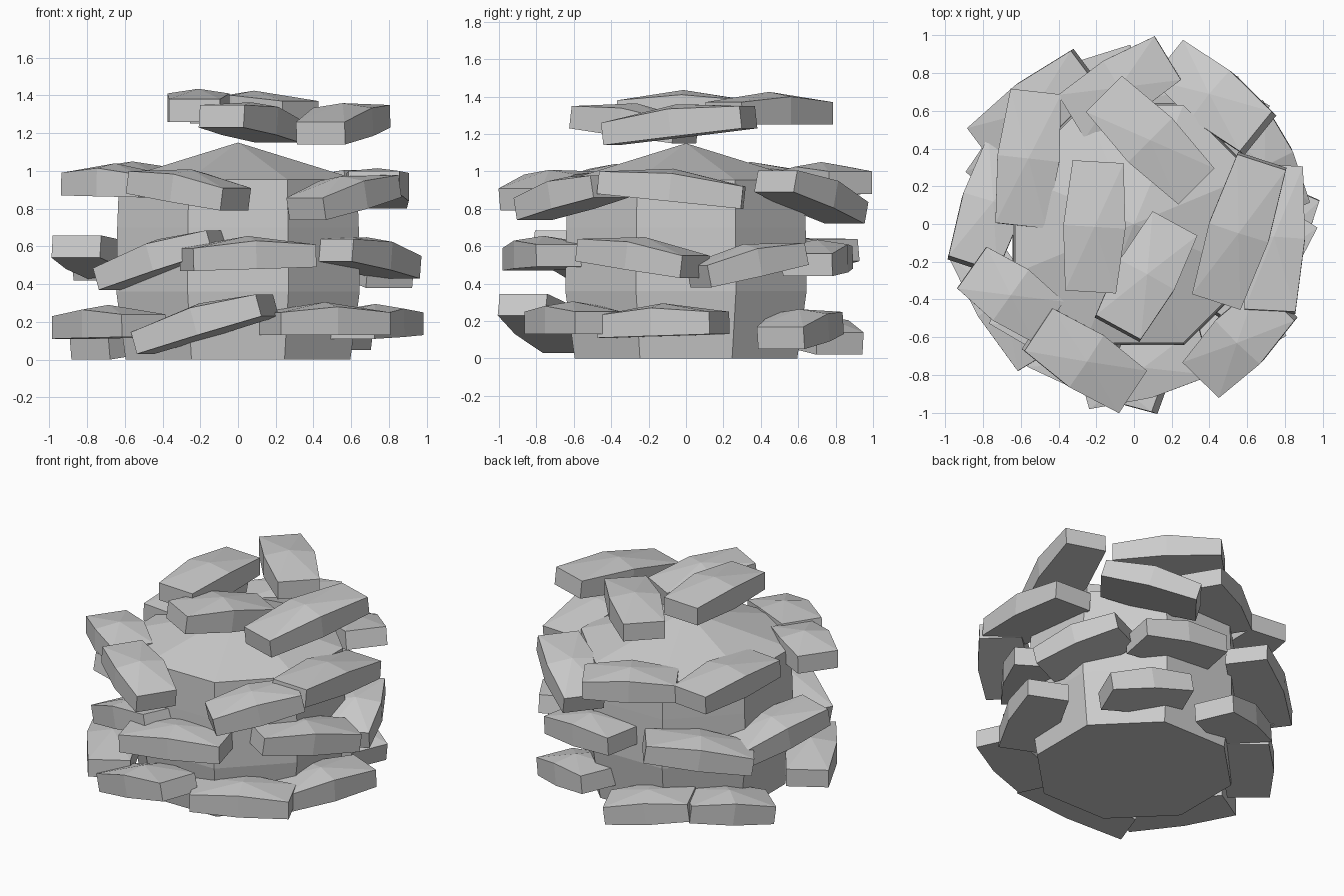
import bpy, bmesh, math
from mathutils import Vector

if "Cube" in bpy.data.objects:
    bpy.data.objects.remove(bpy.data.objects["Cube"])

stone = bpy.data.materials.new("grey_stone")
stone.diffuse_color = (0.6, 0.6, 0.6, 1)
stone.use_nodes = True
stone.node_tree.nodes["Principled BSDF"].inputs["Base Color"].default_value = stone.diffuse_color


def finish(bm, name):
    bmesh.ops.recalc_face_normals(bm, faces=bm.faces)
    me = bpy.data.meshes.new(name)
    bm.to_mesh(me)
    bm.free()
    me.materials.append(stone)
    bpy.context.collection.objects.link(bpy.data.objects.new(name, me))


# Eight-sided core with a low pointed cap
def core():
    bm = bmesh.new()
    rings = []
    for apothem, z in ((0.595, 0), (0.645, 0.36), (0.64, 0.7), (0.63, 0.955)):
        r = apothem / math.cos(math.pi / 8)
        rings.append([bm.verts.new((r * math.cos(math.radians(22.5 + 45 * i)),
                                    r * math.sin(math.radians(22.5 + 45 * i)), z))
                      for i in range(8)])
    apex = bm.verts.new((0, 0, 1.15))
    bm.faces.new(rings[0])
    for i in range(8):
        j = (i + 1) % 8
        for a, b in zip(rings, rings[1:]):
            bm.faces.new((a[i], a[j], b[j], b[i]))
        bm.faces.new((rings[-1][i], rings[-1][j], apex))
    finish(bm, "core")


# Slab between two end points: flat underside, bulging sides, raised middle
def slab(name, start, end, width=0.27, thick=0.12):
    a, b = Vector(start), Vector(end)
    mid = (a + b) / 2
    side = (b - a).cross(Vector((0, 0, 1))).normalized()
    up = side.cross(b - a).normalized()
    h = width / 2
    m = h + 0.03
    outline = ((a, -h, 0), (a, h, 0), (mid, m, 0.03),
               (b, h, 0), (b, -h, 0), (mid, -m, 0.03))
    bm = bmesh.new()
    low = [bm.verts.new(p + side * s) for p, s, _ in outline]
    high = [bm.verts.new(p + side * s + up * (thick + rise)) for p, s, rise in outline]
    peak = bm.verts.new(mid + up * (thick + 0.055))
    bm.faces.new(low)
    for i in range(6):
        j = (i + 1) % 6
        bm.faces.new((low[i], low[j], high[j], high[i]))
        bm.faces.new((high[i], high[j], peak))
    finish(bm, name)


# Underside end points of the slabs in each course
bottom_course = [
    ((0.17, -0.88, 0.23), (-0.49, -0.64, 0.03)),
    ((0.17, -0.74, 0.13), (0.75, -0.47, 0.13)),
    ((0.60, -0.42, 0.11), (0.86, 0.18, 0.13)),
    ((0.65, 0.51, 0.05), (0.16, 0.72, 0.13)),
    ((0.02, 0.82, 0.02), (-0.48, 0.60, 0.09)),
    ((-0.78, 0.20, 0.00), (-0.42, 0.62, 0.07)),
    ((-0.87, -0.10, 0.11), (-0.50, -0.71, 0.12)),
]
middle_course = [
    ((-0.68, -0.42, 0.37), (-0.08, -0.70, 0.57)),
    ((-0.27, -0.85, 0.47), (0.38, -0.67, 0.49)),
    ((0.49, -0.52, 0.52), (0.85, 0.04, 0.43)),
    ((0.80, 0.08, 0.38), (0.56, 0.60, 0.50)),
    ((0.52, 0.65, 0.44), (-0.05, 0.76, 0.48)),
    ((-0.24, 0.82, 0.52), (-0.79, 0.41, 0.42)),
    ((-0.86, -0.23, 0.54), (-0.65, 0.41, 0.42)),
]
upper_course = [
    ((-0.60, -0.01, 0.88), (-0.52, 0.70, 0.87)),
    ((0.72, -0.47, 0.88), (0.76, 0.30, 0.80)),
    ((0.37, -0.81, 0.74), (0.77, -0.40, 0.86)),
    ((-0.02, -0.88, 0.79), (-0.52, -0.55, 0.88)),
    ((-0.86, -0.23, 0.87), (-0.45, -0.52, 0.86)),
    ((0.18, 0.88, 0.88), (-0.33, 0.57, 0.87)),
    ((0.67, 0.47, 0.89), (0.20, 0.85, 0.72)),
]
floating_course = [
    ((-0.23, -0.36, 1.26), (-0.19, 0.33, 1.26)),
    ((-0.09, -0.56, 1.23), (0.21, -0.01, 1.15)),
    ((-0.16, 0.69, 1.25), (0.33, 0.20, 1.25)),
    ((0.44, -0.40, 1.14), (0.68, 0.34, 1.23)),
]

core()
for label, course in (("bottom", bottom_course), ("middle", middle_course),
                      ("upper", upper_course), ("floating", floating_course)):
    for n, (start, end) in enumerate(course, 1):
        slab(f"{label}_slab_{n}", start, end)
